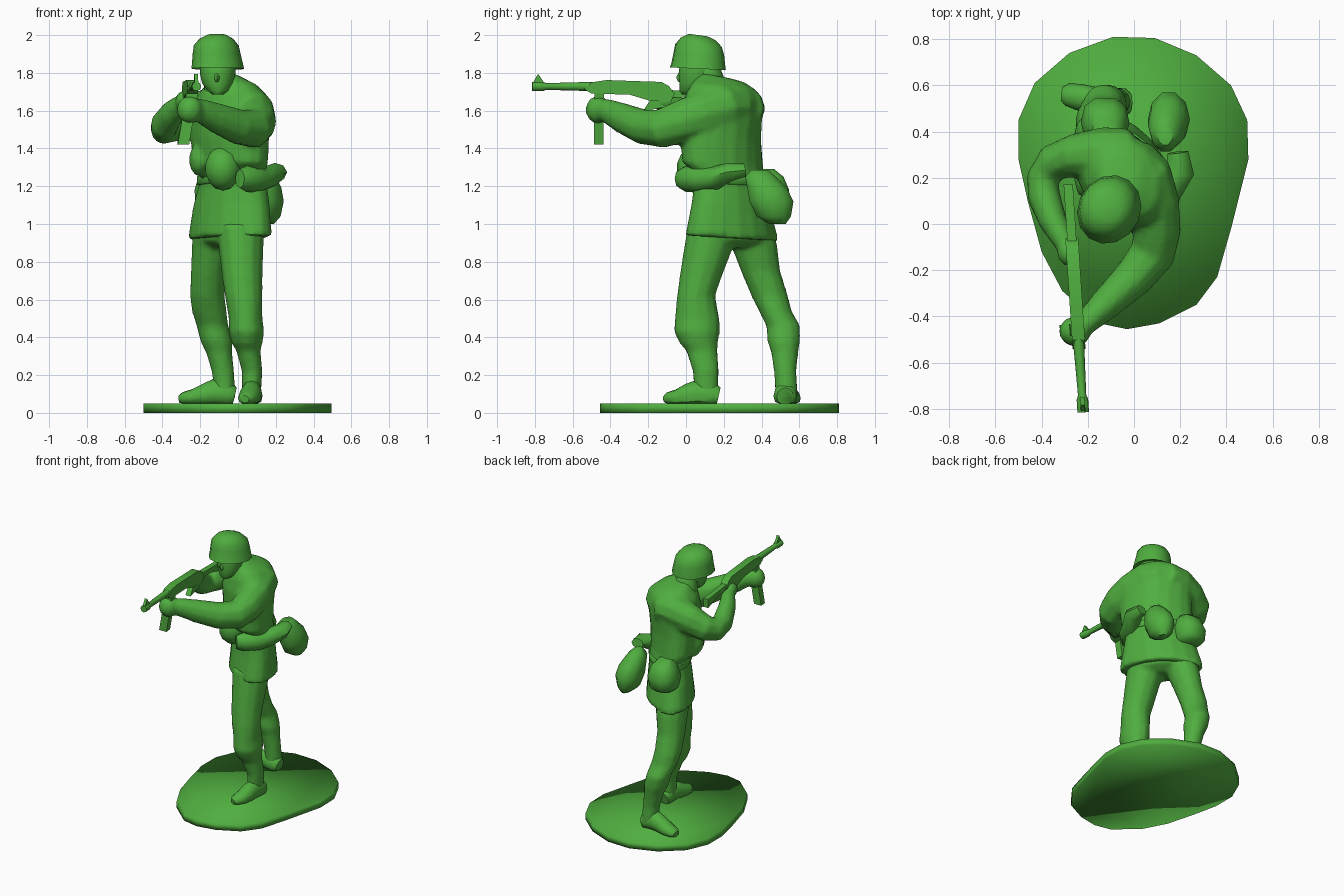
import bpy, bmesh, math
from mathutils import Vector

green = bpy.data.materials.new("plastic green")
green.diffuse_color = (0.08, 0.42, 0.05, 1)


def finish(name, bm, angle=50):
    bmesh.ops.recalc_face_normals(bm, faces=bm.faces)
    me = bpy.data.meshes.new(name)
    bm.to_mesh(me)
    bm.free()
    ob = bpy.data.objects.new(name, me)
    bpy.context.collection.objects.link(ob)
    me.materials.append(green)
    bpy.ops.object.select_all(action='DESELECT')
    ob.select_set(True)
    bpy.context.view_layer.objects.active = ob
    bpy.ops.object.shade_smooth_by_angle(angle=math.radians(angle))
    return ob


def skin(name, rings, angle=50):
    """Join rings of points into a closed skin."""
    bm = bmesh.new()
    vr = [[bm.verts.new(p) for p in r] for r in rings]
    n = len(vr[0])
    for a, b in zip(vr, vr[1:]):
        for i in range(n):
            j = (i + 1) % n
            bm.faces.new((a[i], a[j], b[j], b[i]))
    bm.faces.new(vr[0])
    bm.faces.new(vr[-1])
    return finish(name, bm, angle)


def power(v, e):
    return math.copysign(abs(v) ** e, v)


def stack(name, levels, n=14, e=1.0, tilt=0.0, angle=50):
    """Horizontal oval rings: (z, x min, x max, y min, y max, turn in degrees)."""
    rings = []
    for z, x0, x1, y0, y1, *turn in levels:
        ring = []
        for i in range(n):
            a = math.tau * i / n
            b = a - math.radians(turn[0] if turn else 0)
            c, s = power(math.cos(a), e), power(math.sin(b), e)
            ring.append(((x0 + x1) / 2 + c * (x1 - x0) / 2,
                         (y0 + y1) / 2 + s * (y1 - y0) / 2, z - tilt * s))
        rings.append(ring)
    return skin(name, rings, angle)


def tube(name, path, n=10, floor=-9):
    """Oval rings across a path: (x, y, z, side radius, up radius)."""
    pts = [Vector(p[:3]) for p in path]
    rings = []
    for k, p in enumerate(path):
        t = (pts[min(k + 1, len(pts) - 1)] - pts[max(k - 1, 0)]).normalized()
        side = t.cross(Vector((0, 0, 1))).normalized()
        up = side.cross(t)
        ring = []
        for i in range(n):
            a = math.tau * i / n
            v = pts[k] + side * math.cos(a) * p[3] + up * math.sin(a) * p[4]
            v.z = max(v.z, floor)
            ring.append(v)
        rings.append(ring)
    return skin(name, rings)


def blob(name, c, r, u=12, v=8):
    bm = bmesh.new()
    bmesh.ops.create_uvsphere(bm, u_segments=u, v_segments=v, radius=1)
    for w in bm.verts:
        w.co = [c[i] + w.co[i] * r[i] for i in range(3)]
    return finish(name, bm, 60)


def fuse(name, parts, voxel):
    """Melt overlapping parts into one moulded surface."""
    bpy.ops.object.select_all(action='DESELECT')
    for p in parts:
        p.select_set(True)
    ob = parts[0]
    bpy.context.view_layer.objects.active = ob
    bpy.ops.object.join()
    m = ob.modifiers.new("melt", 'REMESH')
    m.mode, m.voxel_size, m.use_smooth_shade = 'VOXEL', voxel, True
    s = ob.modifiers.new("soften", 'SMOOTH')
    s.factor, s.iterations = 0.5, 2
    for mod in ("melt", "soften"):
        bpy.ops.object.modifier_apply(modifier=mod)
    ob.name = name


def gun_x(y):
    return -0.22 - 0.066 * (y + 0.81)


def gun_plate(name, profile, half, lean=0.0):
    """Side profile (y, z) given thickness along the rifle's line."""
    rings = [[(gun_x(y) + s * half + lean * (z - 1.7), y, z) for y, z in profile]
             for s in (-1, 1)]
    return skin(name, rings, 30)


# Base: rounded egg-shaped plate
outline = [(-.09, .81), (.09, .805), (.27, .73), (.42, .6), (.49, .45), (.495, .28),
           (.42, -.02), (.36, -.23), (.27, -.35), (.11, -.43), (-.03, -.455), (-.15, -.43),
           (-.31, -.29), (-.4, -.12), (-.46, .1), (-.5, .28), (-.5, .45), (-.43, .61),
           (-.28, .74)]
skin("base", [[(x, y, z) for x, y in outline] for z in (0, .05)], 180)

# Trousers
front_leg = stack("front_leg", [
    (.07, .02, .125, .07, .17), (.14, .02, .125, .04, .172), (.22, .02, .13, .035, .175),
    (.33, -.01, .12, .0, .168), (.37, -.035, .13, -.035, .17), (.43, -.05, .14, -.065, .18),
    (.5, -.05, .13, -.06, .178), (.62, -.07, .13, -.048, .155), (.72, -.085, .13, -.035, .19),
    (.85, -.1, .135, -.015, .24), (1.0, -.12, .14, .01, .3)], 12)
rear_leg = stack("rear_leg", [
    (.07, -.13, -.015, .47, .59), (.14, -.13, -.015, .47, .59), (.22, -.14, -.02, .465, .585),
    (.32, -.17, -.03, .45, .595), (.38, -.2, -.03, .43, .605), (.46, -.22, -.05, .425, .605),
    (.54, -.245, -.06, .385, .56), (.62, -.255, -.07, .345, .54), (.75, -.25, -.06, .29, .5),
    (.88, -.245, -.03, .24, .485), (1.0, -.24, -.0, .18, .46)], 12)
hips = stack("hips", [(.875, -.15, .05, .15, .33, 30), (.91, -.22, .13, .06, .44, 30),
                      (1.0, -.23, .15, .03, .45, 30)], 14)
fuse("trousers", [front_leg, rear_leg, hips], .016)

# Boots, heel to toe, flat on the base
tube("front_boot", [(.075, .172, .085, .05, .05), (.075, .15, .09, .055, .065),
                    (.073, .06, .1, .055, .075), (.065, .01, .09, .058, .065),
                    (.055, -.05, .078, .056, .045), (.042, -.095, .075, .042, .035),
                    (.035, -.112, .072, .025, .02)], 12, .05)
tube("rear_boot", [(-.018, .525, .085, .045, .05), (-.04, .525, .09, .062, .065),
                   (-.12, .53, .105, .06, .08), (-.17, .535, .092, .058, .065),
                   (-.24, .55, .08, .058, .045), (-.29, .56, .075, .048, .035),
                   (-.312, .562, .072, .03, .02)], 12, .05)

# Jacket, turned towards the trigger side, with arms and hands moulded in
jacket = stack("jacket", [
    (.925, -.262, .177, -.003, .488, 31), (.96, -.26, .177, .003, .483, 31),
    (1.1, -.238, .167, .03, .445, 30), (1.22, -.205, .15, .042, .42, 28),
    (1.27, -.21, .15, .03, .415, 26), (1.31, -.24, .158, -.02, .41, 25),
    (1.45, -.25, .165, -.033, .4, 22), (1.58, -.25, .165, -.025, .405, 18),
    (1.68, -.22, .145, .0, .395, 15), (1.73, -.18, .105, .03, .365, 12),
    (1.765, -.15, .04, .06, .31), (1.785, -.13, .0, .08, .24)], 18, .92, .015)
# Support arm reaches forward, trigger arm has a raised elbow
support = tube("support_arm", [
    (-.02, .27, 1.62, .12, .115), (.05, .2, 1.62, .122, .13),
    (.092, .09, 1.58, .106, .125), (.1, -.03, 1.54, .104, .115),
    (.08, -.13, 1.505, .1, .105), (.0, -.23, 1.515, .088, .095),
    (-.11, -.335, 1.56, .072, .082), (-.2, -.42, 1.6, .055, .065),
    (-.24, -.455, 1.61, .045, .055)])
trigger = tube("trigger_arm", [
    (-.02, .3, 1.62, .115, .11), (-.14, .305, 1.61, .115, .12),
    (-.26, .295, 1.57, .095, .11), (-.35, .265, 1.525, .083, .095),
    (-.395, .2, 1.505, .072, .085), (-.39, .12, 1.525, .072, .082),
    (-.35, .01, 1.585, .062, .072), (-.3, -.08, 1.635, .048, .055)])
hands = [blob("support_hand", (-.255, -.465, 1.605), (.072, .068, .075), 10, 7),
         blob("trigger_hand", (-.285, -.12, 1.65), (.05, .065, .055), 10, 7)]
fold = blob("jacket_fold", (-.2, .2, 1.34), (.062, .1, .09), 8, 6)
fuse("jacket", [jacket, support, trigger, fold] + hands, .016)
stack("belt", [(z, -.21 - d, .153 + d, .037 - d, .42 + d, 28) for z, d in
               ((1.21, 0), (1.215, .007), (1.255, .007), (1.26, 0))], 18, .92, .01)

# Head, neck and helmet
stack("neck", [(1.7, -.18, .0, .06, .23), (1.83, -.175, -.02, .03, .18)], 12)
stack("head", [(1.685, -.135, -.08, -.02, .05), (1.705, -.16, -.05, -.035, .1),
               (1.745, -.19, -.025, -.035, .15), (1.79, -.2, -.015, -.04, .165),
               (1.83, -.2, -.01, -.035, .17), (1.88, -.19, -.02, -.02, .16)], 12)
blob("nose", (-.112, -.03, 1.775), (.016, .02, .026), 6, 5)
stack("helmet", [(1.84, -.22, .0, -.05, .18), (1.822, -.247, .032, -.086, .212, -6),
                 (1.845, -.244, .027, -.078, .209, -6), (1.9, -.24, .014, -.067, .203, -6),
                 (1.945, -.234, .004, -.058, .19, -6), (1.98, -.205, -.025, -.03, .158),
                 (2.0, -.165, -.06, .015, .115)], 14, 1, .007, 60)

# Belt gear
blob("front_pouch", (-.08, .06, 1.295), (.098, .11, .118), 10, 7)
tube("side_pouch", [(.01, -.035, 1.24, .035, .05), (.045, -.0, 1.24, .06, .07),
                    (.1, .08, 1.235, .075, .07), (.15, .16, 1.245, .068, .062),
                    (.2, .23, 1.275, .062, .05), (.19, .31, 1.285, .045, .035)], 8)
stack("canteen", [(1.0, .13, .19, .44, .53), (1.04, .08, .225, .37, .56),
                  (1.12, .06, .242, .33, .575), (1.19, .06, .23, .32, .54),
                  (1.25, .07, .2, .31, .48), (1.285, .1, .17, .34, .44)], 10)
stack("back_bag", [(1.07, -.19, -.06, .36, .5), (1.1, -.225, -.03, .33, .54),
                   (1.18, -.23, -.02, .33, .55), (1.25, -.21, -.035, .34, .52),
                   (1.29, -.18, -.07, .35, .47)], 10, .8)

# Rifle
tube("rifle_barrel", [(gun_x(y), y, 1.728, r, r) for y, r in
                      ((-.815, .025), (-.76, .025), (-.74, .018), (-.62, .021), (-.48, .025))], 8)
gun_plate("front_sight", [(-.815, 1.74), (-.783, 1.795), (-.745, 1.74)], .01)
gun_plate("rifle_body", [(-.54, 1.715), (-.5, 1.75), (-.42, 1.762), (-.28, 1.757),
                         (-.13, 1.752), (-.09, 1.73), (-.06, 1.69), (-.08, 1.645),
                         (-.2, 1.655), (-.3, 1.685), (-.5, 1.69)], .028)
gun_plate("pistol_grip", [(-.18, 1.67), (-.1, 1.67), (-.11, 1.62), (-.23, 1.595)], .02)
gun_plate("rifle_stock", [(-.1, 1.71), (.17, 1.695), (.17, 1.63), (.03, 1.67),
                          (-.1, 1.67)], .02)
gun_plate("magazine", [(-.485, 1.69), (-.435, 1.69), (-.438, 1.42), (-.488, 1.42)], .03, .17)
